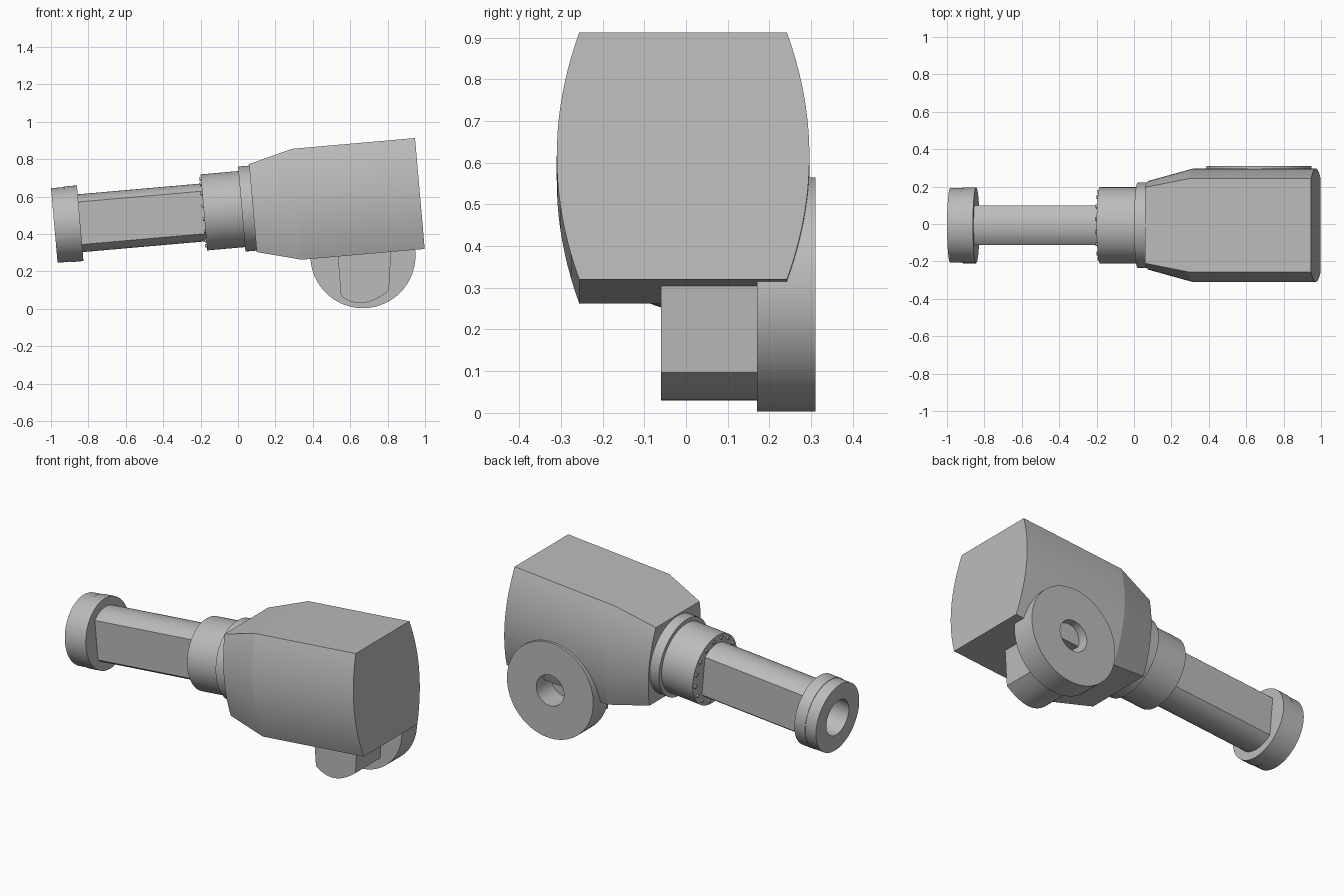
import bpy, bmesh
from math import sin, cos, pi, radians, asin
from mathutils import Matrix

if "Cube" in bpy.data.objects:
    bpy.data.objects.remove(bpy.data.objects["Cube"])

GREY = (0.5, 0.5, 0.5, 1)
mat = bpy.data.materials.new("machine grey")
mat.use_nodes = True
mat.diffuse_color = GREY
bsdf = next(n for n in mat.node_tree.nodes if n.type == 'BSDF_PRINCIPLED')
bsdf.inputs["Base Color"].default_value = GREY

# Tilted frame whose x axis runs along the arm
ARM = Matrix.Translation((0, -0.007, 0.531)) @ Matrix.Rotation(radians(-5), 4, 'Y')


def finish(name, bm, matrix):
    bmesh.ops.recalc_face_normals(bm, faces=bm.faces)
    mesh = bpy.data.meshes.new(name)
    bm.to_mesh(mesh)
    bm.free()
    mesh.materials.append(mat)
    ob = bpy.data.objects.new(name, mesh)
    bpy.context.collection.objects.link(ob)
    ob.matrix_world = matrix
    bpy.ops.object.select_all(action='DESELECT')
    ob.select_set(True)
    bpy.context.view_layer.objects.active = ob
    bpy.ops.object.shade_smooth_by_angle(angle=radians(10))
    return ob


def loft(name, rings, matrix=ARM, closed=False):
    """Skin rings of points; cap the ends, or join last to first when closed."""
    bm = bmesh.new()
    rows = [[bm.verts.new(p) for p in ring] for ring in rings]
    pairs = list(zip(rows, rows[1:]))
    if closed:
        pairs.append((rows[-1], rows[0]))
    else:
        bm.faces.new(rows[0])
        bm.faces.new(rows[-1])
    for a, b in pairs:
        for i in range(len(a)):
            j = (i + 1) % len(a)
            bm.faces.new((a[i], a[j], b[j], b[i]))
    return finish(name, bm, matrix)


def circle(x, r, n=72):
    return [(x, r * cos(2 * pi * i / n), r * sin(2 * pi * i / n)) for i in range(n)]


def lathe(name, profile, matrix=ARM, closed=False):
    return loft(name, [circle(x, r) for x, r in profile], matrix, closed)


def body_section(x, height, corner, middle, n=20):
    """Flat top and bottom, bulging sides."""
    side = []
    for i in range(n + 1):
        t = -1 + 2 * i / n
        side.append((corner + (middle - corner) * (1 - t * t), t * height))
    return [(x, y, z) for y, z in side] + [(x, -y, -z) for y, z in side]


def rod_section(x, r, flat, n=16):
    """Round top and bottom, flat sides."""
    a = asin(flat / r)
    arc = [-a + 2 * a * i / n for i in range(n + 1)]
    top = [(x, r * sin(t), r * cos(t)) for t in arc]
    return top + [(x, -y, -z) for _, y, z in top]


# Housing with a tapered nose
loft("housing", [body_section(0.08, 0.236, 0.203, 0.238),
                 body_section(0.316, 0.2975, 0.249, 0.303),
                 body_section(0.976, 0.2975, 0.249, 0.303)])

# Collars and flat-sided arm
lathe("wide_collar", [(0.02, 0.228), (0.085, 0.228)])
lathe("narrow_collar", [(-0.183, 0.204), (0.03, 0.204)])
loft("arm_rod", [rod_section(-0.85, 0.155, 0.105), rod_section(-0.17, 0.155, 0.105)])

# Bored end flange with a fine step in its rim
lathe("end_flange", [(-0.986, 0.104), (-0.986, 0.2), (-0.917, 0.2), (-0.917, 0.203),
                     (-0.847, 0.203), (-0.847, 0.104)], closed=True)
lathe("flange_floor", [(-0.855, 0.12), (-0.848, 0.12)])

# Ring of bolts on the collar face
bolts = bmesh.new()
for i in range(16):
    a = 2 * pi * (i + 0.5) / 16
    place = Matrix.Translation((-0.184, 0.182 * cos(a), 0.182 * sin(a)))
    bmesh.ops.create_cone(bolts, cap_ends=True, segments=12, radius1=0.01, radius2=0.01,
                          depth=0.016, matrix=place @ Matrix.Rotation(pi / 2, 4, 'Y'))
finish("collar_bolts", bolts, ARM)

# Bored mounting disc on the back, its axis along y
DISC = Matrix.Translation((0.668, 0, 0.284)) @ Matrix.Rotation(pi / 2, 4, 'Z')
lathe("mounting_disc", [(0.17, 0.09), (0.17, 0.281), (0.31, 0.281), (0.31, 0.09)],
      DISC, closed=True)

# Boss with a rounded underside, carrying the disc
outline = [(0.825, 0.42), (0.523, 0.42)]
for i in range(17):
    t = i / 16
    p, q, r = (1 - t) ** 2, 2 * t * (1 - t), t * t
    outline.append((p * 0.55 + q * 0.66 + r * 0.807, p * 0.07 - q * 0.022 + r * 0.097))
loft("mounting_boss", [[(x, y, z) for x, z in outline] for y in (-0.06, 0.17)],
     Matrix.Identity(4))
